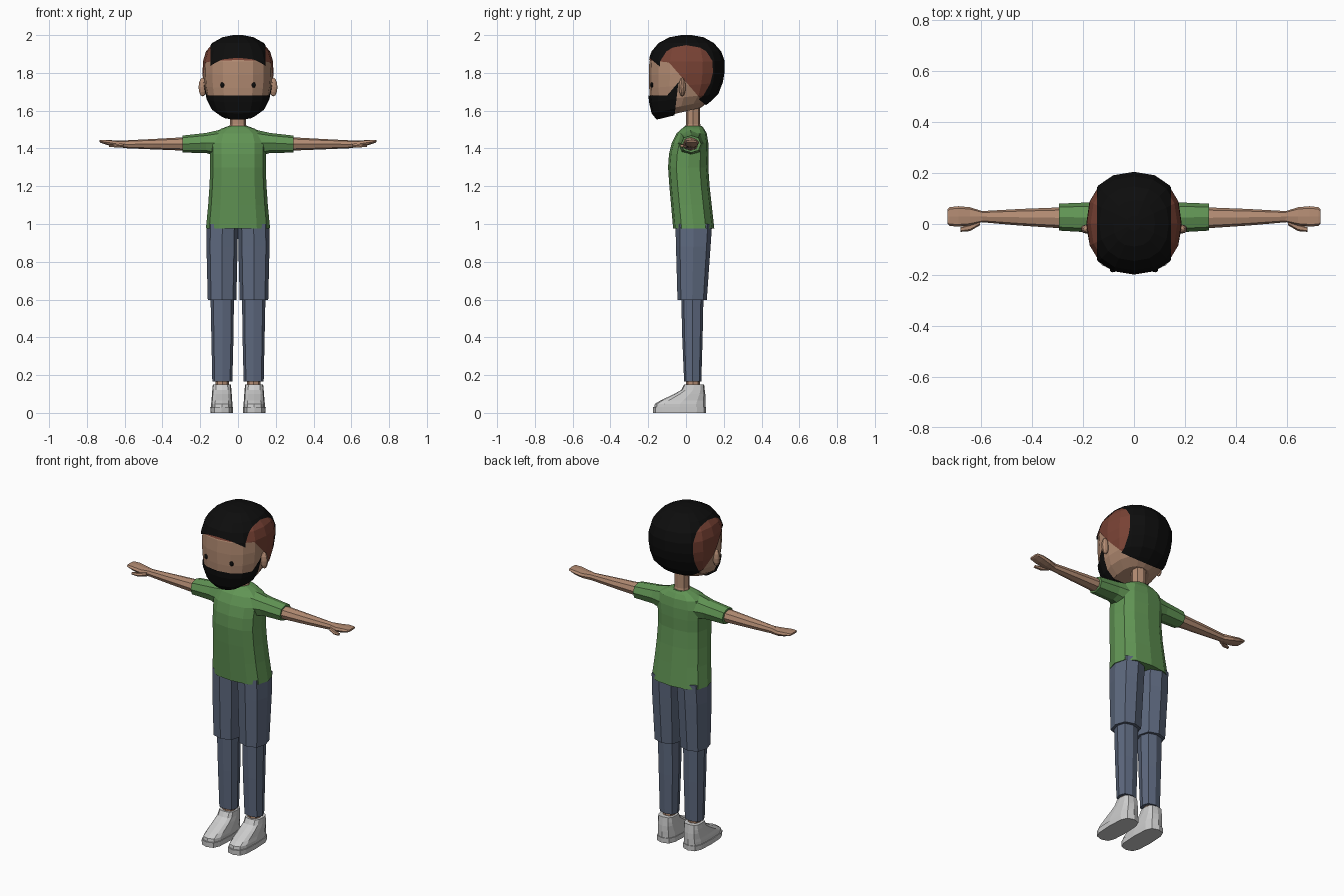
import bpy, bmesh
from math import cos, sin, pi, copysign
from mathutils import Vector, Matrix

if "Cube" in bpy.data.objects:
    bpy.data.objects.remove(bpy.data.objects["Cube"])


def material(name, rgb):
    m = bpy.data.materials.new(name)
    m.diffuse_color = (*rgb, 1)
    m.use_nodes = True
    m.node_tree.nodes["Principled BSDF"].inputs["Base Color"].default_value = m.diffuse_color
    return m


SKIN = material("skin", (0.45, 0.26, 0.17))
GREEN = material("green_cloth", (0.12, 0.30, 0.09))
DENIM = material("denim", (0.11, 0.14, 0.21))
BLACK = material("black_hair", (0.004, 0.004, 0.004))
BROWN = material("short_hair", (0.19, 0.055, 0.035))


def finish(name, bm, mat, mirror):
    bmesh.ops.recalc_face_normals(bm, faces=bm.faces)
    me = bpy.data.meshes.new(name)
    bm.to_mesh(me)
    bm.free()
    ob = bpy.data.objects.new(name, me)
    bpy.context.collection.objects.link(ob)
    if mat:
        me.materials.append(mat)
    if mirror:
        ob.modifiers.new("mirror", 'MIRROR')
    return ob


def loft_mesh(rings, n=12, p=2.3, axis='z'):
    """Rings are (t, a0, a1, b0, b1[, tilt]): superellipses stacked along an axis."""
    bm = bmesh.new()
    loops = []
    for t, a0, a1, b0, b1, *tilt in rings:
        loop = []
        for i in range(n):
            c, s = cos(2 * pi * i / n), sin(2 * pi * i / n)
            a = (a0 + a1) / 2 + (a1 - a0) / 2 * copysign(abs(c) ** (2 / p), c)
            b = (b0 + b1) / 2 + (b1 - b0) / 2 * copysign(abs(s) ** (2 / p), s)
            h = t + (tilt[0] * b if tilt else 0)
            loop.append(bm.verts.new((a, b, h) if axis == 'z' else (h, a, b)))
        loops.append(loop)
    for lo, hi in zip(loops, loops[1:]):
        for i in range(n):
            j = (i + 1) % n
            bm.faces.new((lo[i], lo[j], hi[j], hi[i]))
    bm.faces.new(loops[0][::-1])
    bm.faces.new(loops[-1])
    return bm


def loft(name, rings, mat=None, mirror=False, **kw):
    return finish(name, loft_mesh(rings, **kw), mat, mirror)


def ball(name, loc, size, mat):
    bm = bmesh.new()
    bmesh.ops.create_uvsphere(bm, u_segments=10, v_segments=6, radius=1,
                              matrix=Matrix.LocRotScale(Vector(loc), None, Vector(size)))
    return finish(name, bm, mat, True)


# Head: stacked rings, tilted down to the chin
HEAD = [(z, -w, w, f, b, k) for z, w, f, b, k in (
    (1.597, .090, -.150, .080, .24), (1.628, .140, -.176, .125, .20),
    (1.672, .166, -.189, .165, .12), (1.735, .179, -.195, .188, .08),
    (1.795, .184, -.197, .197, .03), (1.860, .182, -.194, .198, 0),
    (1.910, .167, -.176, .180, 0), (1.953, .132, -.140, .142, 0),
    (1.982, .080, -.085, .090, 0), (1.993, .025, -.025, .030, 0))]
loft("head", HEAD, SKIN, n=16)


def shell(name, grow, cuts, keep, mat):
    """Slightly enlarged head surface, cut along planes and trimmed."""
    bm = loft_mesh(HEAD, n=16)
    bmesh.ops.scale(bm, vec=(grow,) * 3, verts=bm.verts,
                    space=Matrix.Translation((0, 0, -1.8)))
    for co, no in cuts:
        bmesh.ops.bisect_plane(bm, geom=bm.verts[:] + bm.edges[:] + bm.faces[:],
                               plane_co=co, plane_no=no)
    drop = [f for f in bm.faces if not keep(f.calc_center_median())]
    bmesh.ops.delete(bm, geom=drop, context='FACES')
    return finish(name, bm, mat, False)


def slope(y0, z0, y1, z1):
    """Cut plane through a side-view line, and its above-the-line test."""
    co, no = Vector((0, y0, z0)), Vector((0, z0 - z1, y1 - y0)).normalized()
    return (co, no), lambda c: (c - co).dot(no) > 0


# Hair: black strip over the crown and back, short sides
cap_cut, above_cap = slope(-.20, 1.885, .11, 1.625)
brow_cut, above_brow = slope(-.20, 1.868, -.09, 1.855)
side_cut, above_side = slope(-.09, 1.855, .11, 1.625)
shell("hair_top", 1.035,
      [cap_cut, ((.146, 0, 0), (1, 0, 0)), ((-.146, 0, 0), (1, 0, 0))],
      lambda c: above_cap(c) and abs(c.x) < .146, BLACK)
shell("hair_sides", 1.02, [brow_cut, side_cut],
      lambda c: above_brow(c) or above_side(c), BROWN)

# Beard with rising sideburns
burn_cut, above_burn = slope(-.10, 1.68, -.045, 1.745)
back_cut, above_back = slope(-.06, 1.58, -.04, 1.75)
lip_cut, above_lip = slope(-.20, 1.68, .20, 1.68)
shell("beard", 1.035, [burn_cut, back_cut, lip_cut],
      lambda c: above_back(c) and not (above_burn(c) and above_lip(c)), BLACK)

# Eyes, ears, neck
ball("eyes", (.083, -.180, 1.736), (.012, .010, .014), BLACK)
ball("ears", (.187, -.020, 1.725), (.023, .018, .050), SKIN)
loft("neck", [(1.49, -.052, .052, -.008, .085), (1.53, -.042, .042, 0, .075),
              (1.64, -.042, .042, 0, .075)], SKIN, n=8)

# Shirt body and sleeves
loft("shirt", [(z, -w, w, f, b) for z, w, f, b in (
    (.975, .170, -.068, .150), (1.10, .158, -.079, .136), (1.20, .151, -.088, .125),
    (1.30, .147, -.095, .118), (1.37, .148, -.090, .120), (1.43, .150, -.075, .118),
    (1.48, .132, -.050, .110), (1.505, .088, -.022, .095), (1.518, .052, -.006, .085))],
    GREEN, n=12, p=2.6)
loft("sleeves", [(.08, -.050, .098, 1.350, 1.502), (.17, -.033, .085, 1.376, 1.482),
                 (.295, -.026, .080, 1.378, 1.468)], GREEN, True, axis='x', n=8)

# Arms, hands, thumbs
loft("arms", [(.27, -.018, .066, 1.388, 1.460), (.45, -.006, .059, 1.395, 1.450),
              (.61, .008, .050, 1.402, 1.442)], SKIN, True, axis='x', n=8)
loft("hands", [(.595, .008, .050, 1.402, 1.442), (.645, -.006, .066, 1.408, 1.441),
               (.69, -.010, .070, 1.418, 1.446), (.725, -.008, .066, 1.429, 1.446),
               (.732, .000, .058, 1.433, 1.444)], SKIN, True, axis='x', n=8, p=3)
loft("thumbs", [(.605, -.005, .020, 1.406, 1.430), (.645, -.028, .000, 1.404, 1.424),
                (.682, -.031, -.012, 1.408, 1.422)], SKIN, True, axis='x', n=6)

# Trousers: wide upper legs over narrower lower legs
loft("upper_legs", [(1.0, 0, .165, -.056, .138), (.88, .002, .167, -.053, .130),
                    (.597, .009, .160, -.045, .110)], DENIM, True, n=8, p=2.6)
loft("lower_legs", [(.64, .021, .146, -.026, .093), (.40, .024, .141, -.020, .088),
                    (.165, .030, .136, -.010, .081)], DENIM, True, n=8, p=2.6)
loft("ankles", [(.10, .048, .118, .000, .073), (.18, .048, .118, .000, .073)],
     SKIN, True, n=8)

# Shoes and soles
loft("shoes", [(.03, .029, .143, -.168, .104), (.048, .029, .143, -.165, .104),
               (.066, .031, .140, -.135, .104), (.100, .033, .138, -.062, .102),
               (.122, .035, .136, -.025, .099), (.150, .037, .133, -.010, .096)],
     None, True, n=12, p=3)
loft("soles", [(0, .027, .146, -.174, .106), (.030, .026, .147, -.175, .107)],
     None, True, n=12, p=3.2)
